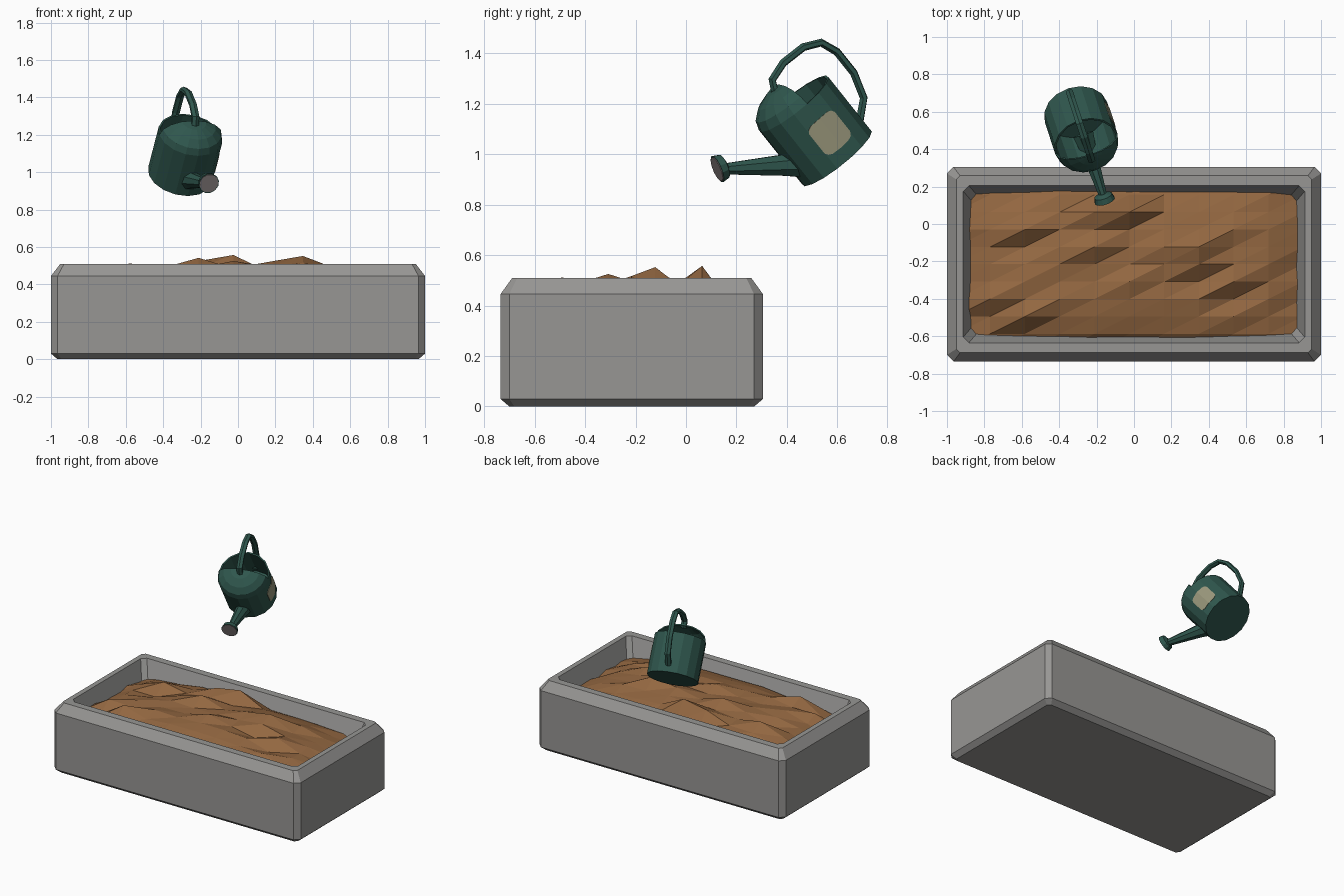
import bpy, bmesh, math, random
from mathutils import Matrix, Vector

if "Cube" in bpy.data.objects:
    bpy.data.objects.remove(bpy.data.objects["Cube"])

random.seed(4)


def mat(name, rgb):
    m = bpy.data.materials.new(name)
    m.diffuse_color = (*rgb, 1)
    m.use_nodes = True
    m.node_tree.nodes["Principled BSDF"].inputs["Base Color"].default_value = m.diffuse_color
    return m


STONE = mat("grey stone", (0.31, 0.305, 0.295))
SOIL = mat("brown soil", (0.29, 0.135, 0.052))
GREEN = mat("dark green metal", (0.029, 0.096, 0.076))
LABEL = mat("cream label", (0.32, 0.31, 0.2))
ROSE = mat("rose face grey", (0.23, 0.2, 0.2))

# Local frame of the tilted can: x = its side, -y = spout side, z = its axis
CAN = (Matrix.Translation((-0.31, 0.598, 0.985))
       @ Matrix.Rotation(math.radians(18), 4, 'Z')
       @ Matrix.Rotation(math.radians(40), 4, 'X'))


def build(name, verts, faces, material, matrix=None, recalc=True, thick=0):
    me = bpy.data.meshes.new(name)
    me.from_pydata([tuple(v) for v in verts], [], faces)
    if recalc:
        bm = bmesh.new()
        bm.from_mesh(me)
        bmesh.ops.recalc_face_normals(bm, faces=bm.faces)
        bm.to_mesh(me)
        bm.free()
    me.materials.append(material)
    ob = bpy.data.objects.new(name, me)
    bpy.context.collection.objects.link(ob)
    if matrix:
        ob.matrix_world = matrix
    if thick:
        s = ob.modifiers.new("wall", 'SOLIDIFY')
        s.thickness = thick
        s.offset = -1
    return ob


def loft(name, rings, material, matrix=None, cap_start=True, cap_end=True, thick=0):
    n = len(rings[0])
    verts = [v for r in rings for v in r]
    faces = [(k * n + i, k * n + (i + 1) % n, (k + 1) * n + (i + 1) % n, (k + 1) * n + i)
             for k in range(len(rings) - 1) for i in range(n)]
    if cap_start:
        faces.append(tuple(range(n))[::-1])
    if cap_end:
        faces.append(tuple(range((len(rings) - 1) * n, len(rings) * n)))
    return build(name, verts, faces, material, matrix, True, thick)


def circle(centre, normal, r, n, rx=None):
    """Ring lying across a path in the can's y-z plane."""
    d = Vector(normal).normalized()
    side = Vector((1, 0, 0))
    up = d.cross(side)
    return [Vector(centre) + side * (rx or r) * math.cos(a) + up * r * math.sin(a)
            for a in (2 * math.pi * (i + 0.5) / n for i in range(n))]


# Planter trough: chamfered rectangle rings, up the outside and down the inside
CY, HX, HY = -0.215, 1.0, 0.52


def chamfer_rect(ix, iy, z, c):
    x, y = HX - ix, HY - iy
    pts = [(x, y - c), (x - c, y), (c - x, y), (-x, y - c),
           (-x, c - y), (c - x, -y), (x - c, -y), (x, c - y)]
    return [(px, CY + py, z) for px, py in pts]


loft("planter", [chamfer_rect(*r) for r in (
    (0.035, 0.035, 0, 0.02), (0, 0, 0.03, 0.035), (0, 0, 0.445, 0.035),
    (0.05, 0.047, 0.51, 0.02), (0.087, 0.1, 0.51, 0.03),
    (0.13, 0.15, 0.37, 0.03), (0.15, 0.17, 0.3, 0.03))], STONE)

# Soil: coarse mound with a few named peaks and hollows (column, row)
peaks = {(5, 8): .557, (4, 8): .525, (5, 7): .48, (4, 7): .49, (2, 7): .505, (2, 6): .43,
         (4, 6): .542, (7, 6): .552, (7, 5): .517, (7, 4): .45, (8, 4): .5, (8, 3): .43,
         (1, 3): .47, (1, 2): .4, (2, 2): .512, (5, 4): .525, (6, 6): .52}
N = 10
sv, sf = [], []
for j in range(N + 1):
    for i in range(N + 1):
        X, Y = i / 5 - 1, j / 5 - 1
        z = 0.36 + 0.13 * (1 - X ** 4) * (1 - Y ** 4)
        z = peaks.get((i, j), z + random.uniform(-0.012, 0.012))
        sv.append((-0.025 + 0.93 * X, CY + 0.465 * Y, z))
for j in range(N):
    for i in range(N):
        a = j * (N + 1) + i
        b = a + N + 1
        sf += [(a, a + 1, b + 1), (a, b + 1, b)]
build("soil", sv, sf, SOIL, recalc=False)

# Can body: open-topped cylinder
R, H, SIDES = 0.175, 0.28, 16


def body_ring(z, r=R):
    return [(r * math.cos(2 * math.pi * i / SIDES), r * math.sin(2 * math.pi * i / SIDES), z)
            for i in range(SIDES)]


loft("can_body", [body_ring(0), body_ring(H)], GREEN, CAN, cap_end=False, thick=0.01)

# Hood: quarter dome over the spout side of the opening
hv, hf = [], []
for t in (0, 22, 45, 67, 90):
    t = math.radians(t)
    for k in range(9):
        p = math.pi + math.pi * k / 8
        hv.append((R * math.cos(t) * math.cos(p), R * math.cos(t) * math.sin(p),
                   H + 0.1 * math.sin(t)))
for r in range(4):
    for k in range(8):
        a = r * 9 + k
        hf.append((a, a + 1, a + 10, a + 9) if r < 3 else (a, a + 1, 4 * 9))
build("can_hood", hv, hf, GREEN, CAN, recalc=False, thick=0.008)

# Handle: bar swept from the hood over to the lower back
path = [(-.03, .365), (-.008, .41), (.07, .432), (.175, .426), (.243, .392),
        (.27, .322), (.27, .213), (.238, .11), (.165, .05)]
rings = []
for k, (y, z) in enumerate(path):
    y0, z0 = path[max(k - 1, 0)]
    y1, z1 = path[min(k + 1, len(path) - 1)]
    rings.append(circle((0, y, z), (0, y1 - y0, z1 - z0), 0.016, 6, 0.022))
loft("can_handle", rings, GREEN, CAN)

# Spout: tapered tube rising from the lower front
d = Vector((0, -0.29, 0.215))
base = Vector((0, -0.11, 0.062))
loft("can_spout", [circle(base + d * f, d, r, 8) for f, r in
                   ((0, 0.06), (0.25, 0.046), (1.0, 0.022))], GREEN, CAN)

# Sprinkler rose: flared head with a grey face
n = Vector((0, -0.95, 0.31)).normalized()
c = Vector((0, -0.41, 0.286))
loft("rose_head", [circle(c - n * b, n, r, 12) for b, r in
                   ((0.04, 0.024), (0.03, 0.05), (0, 0.057))], GREEN, CAN)
loft("rose_face", [circle(c + n * b, n, 0.052, 12) for b in (-0.002, 0.003)], ROSE, CAN)

# Label: thin plate following the facets on the can's right side
lv, lf = [], []
for deg, half in ((-23, 0.05), (-20, 0.064), (-15, 0.071), (0, 0.073),
                  (15, 0.071), (20, 0.064), (23, 0.05)):
    a = math.radians(deg)
    step = 2 * math.pi / SIDES
    r = R * math.cos(step / 2) / math.cos(a % step - step / 2) + 0.003
    lv += [(r * math.cos(a), r * math.sin(a), 0.13 + s * half) for s in (-1, 1)]
for k in range(6):
    lf.append((2 * k, 2 * k + 2, 2 * k + 3, 2 * k + 1))
build("can_label", lv, lf, LABEL, CAN, recalc=False, thick=0.004)
